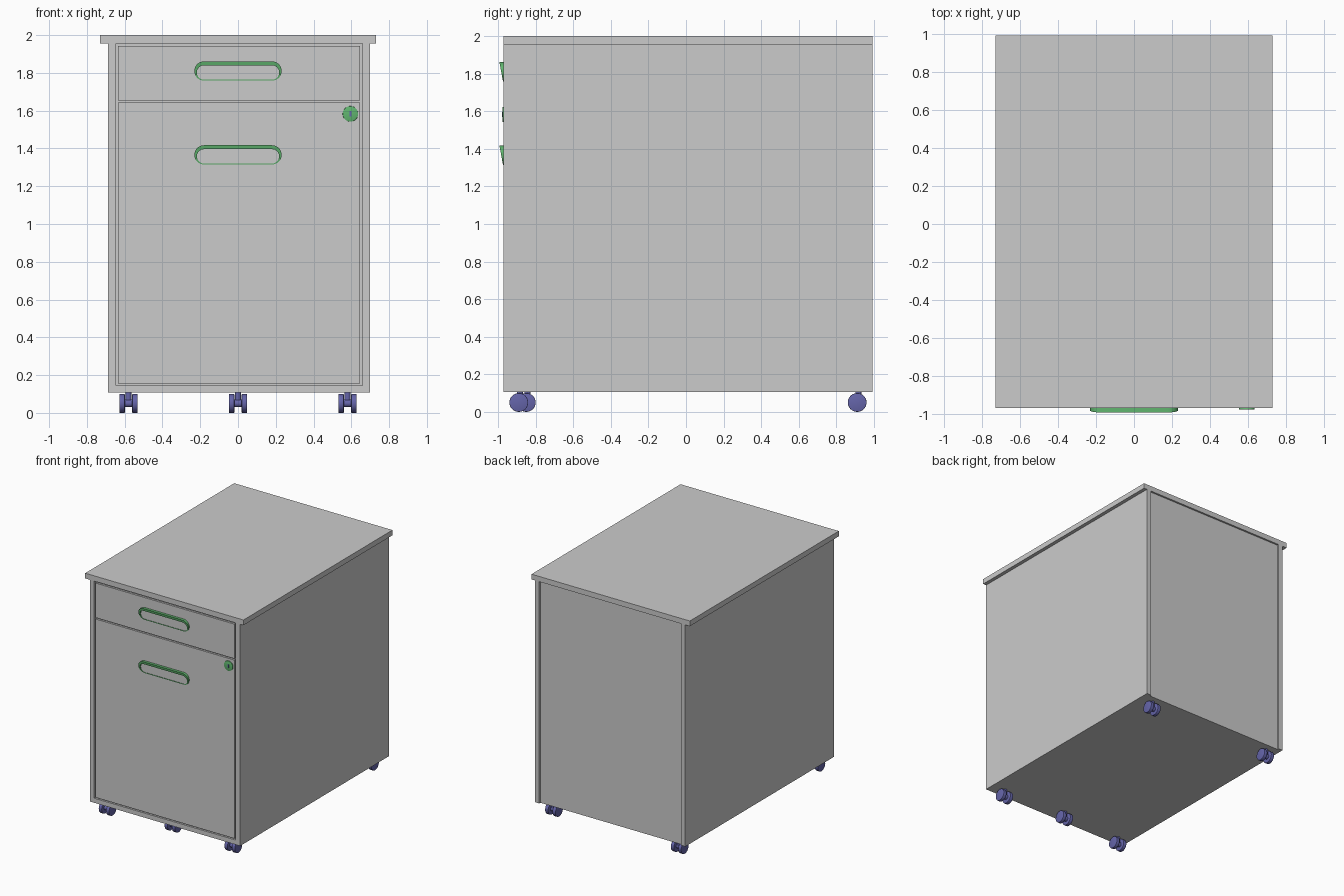
import bpy, bmesh
from math import pi, cos, sin

if "Cube" in bpy.data.objects:
    bpy.data.objects.remove(bpy.data.objects["Cube"])

FRONT = -0.971
INNER = FRONT + 0.016      # floor of the gaps around the drawers
BACK = 0.993
BOTTOM = 0.107
TOP = 1.956                # underside of the top panel
CX = 0.006                 # body sits slightly off centre under the top


def material(name, color):
    m = bpy.data.materials.new(name)
    m.diffuse_color = (*color, 1)
    m.use_nodes = True
    m.node_tree.nodes["Principled BSDF"].inputs["Base Color"].default_value = m.diffuse_color
    return m


GREEN = material("green", (0.12, 0.47, 0.16))
PURPLE = material("purple", (0.13, 0.13, 0.4))


def finish(name, bm, mat=None, smooth=False):
    bmesh.ops.recalc_face_normals(bm, faces=bm.faces)
    me = bpy.data.meshes.new(name)
    bm.to_mesh(me)
    bm.free()
    ob = bpy.data.objects.new(name, me)
    bpy.context.collection.objects.link(ob)
    if mat:
        me.materials.append(mat)
    if smooth:
        bpy.ops.object.select_all(action='DESELECT')
        ob.select_set(True)
        bpy.context.view_layer.objects.active = ob
        bpy.ops.object.shade_smooth_by_angle()
    return ob


def box(name, x, y, z, mat=None):
    bm = bmesh.new()
    bmesh.ops.create_cube(bm, size=1)
    for v in bm.verts:
        for i, (lo, hi) in enumerate((x, y, z)):
            v.co[i] = lo if v.co[i] < 0 else hi
    return finish(name, bm, mat)


def cylinder(name, center, radius, depth, axis, mat, segments=32, bevel=0):
    bm = bmesh.new()
    bmesh.ops.create_cone(bm, cap_ends=True, segments=segments,
                          radius1=radius, radius2=radius, depth=depth)
    if bevel:
        rim = [e for e in bm.edges if abs(e.verts[0].co.z - e.verts[1].co.z) < 1e-5]
        bmesh.ops.bevel(bm, geom=rim, offset=bevel, segments=2, profile=0.5, affect='EDGES')
    ob = finish(name, bm, mat, True)
    ob.location = center
    if axis == 'X':
        ob.rotation_euler = (0, pi / 2, 0)
    elif axis == 'Y':
        ob.rotation_euler = (pi / 2, 0, 0)
    return ob


# Carcass with slightly recessed back, side panels and overhanging top
box("carcass", (CX - 0.653, CX + 0.653), (INNER, BACK - 0.015), (BOTTOM, TOP))
box("top_panel", (-0.73, 0.73), (FRONT, BACK), (TOP, 2.0))
for side, s in (("left", -1), ("right", 1)):
    box(side + "_side_panel", sorted((CX + s * 0.653, CX + s * 0.694)), (FRONT, BACK), (BOTTOM, TOP))
box("bottom_front_rail", (CX - 0.653, CX + 0.653), (FRONT, INNER), (BOTTOM, 0.145))

# Drawer fronts, separated by narrow gaps
box("upper_drawer_front", (CX - 0.64, CX + 0.64), (FRONT, INNER), (1.655, 1.943))
box("lower_drawer_front", (CX - 0.64, CX + 0.64), (FRONT, INNER), (0.155, 1.643))


def stadium(half, r, zc, n=16):
    pts = []
    for s, start in ((1, -pi / 2), (-1, pi / 2)):
        for i in range(n + 1):
            a = start + pi * i / n
            pts.append((s * half + r * cos(a), zc + r * sin(a)))
    return pts


# Slanted ring handles, deeper at the top
def handle(name, zc):
    outer = stadium(0.18, 0.051, zc)
    inner = stadium(0.18, 0.038, zc - 0.008)

    def slant(z):
        return FRONT - 0.003 - 0.019 * (z - zc + 0.051) / 0.102

    bm = bmesh.new()
    rings = [[bm.verts.new((x, slant(z) if front else FRONT, z)) for x, z in loop]
             for loop, front in ((outer, 0), (outer, 1), (inner, 1), (inner, 0))]
    n = len(outer)
    for k in range(4):
        a, b = rings[k], rings[(k + 1) % 4]
        for i in range(n):
            j = (i + 1) % n
            bm.faces.new((a[i], a[j], b[j], b[i]))
    finish(name, bm, GREEN, True)


handle("upper_handle", 1.810)
handle("lower_handle", 1.366)

# Lock disc with small keyway
cylinder("lock", (0.595, FRONT - 0.003, 1.583), 0.041, 0.008, 'Y', GREEN, bevel=0.002)
box("lock_keyway", (0.590, 0.600), (FRONT - 0.0078, FRONT - 0.004), (1.569, 1.597), PURPLE)


# Twin-wheel casters
def caster(name, x, y):
    for side, s in (("left", -1), ("right", 1)):
        cylinder(f"{name}_{side}_wheel", (x + s * 0.034, y, 0.05), 0.05, 0.029, 'X',
                 PURPLE, bevel=0.003)
    cylinder(name + "_axle", (x, y, 0.05), 0.02, 0.05, 'X', PURPLE, 20)
    cylinder(name + "_stem", (x, y + 0.006, 0.085), 0.016, 0.044, 'Z', PURPLE, 20)


for side, s in (("left", -1), ("right", 1)):
    caster(f"front_{side}_caster", s * 0.58, -0.89)
    caster(f"back_{side}_caster", s * 0.58, 0.911)
caster("front_middle_caster", 0, -0.85)
